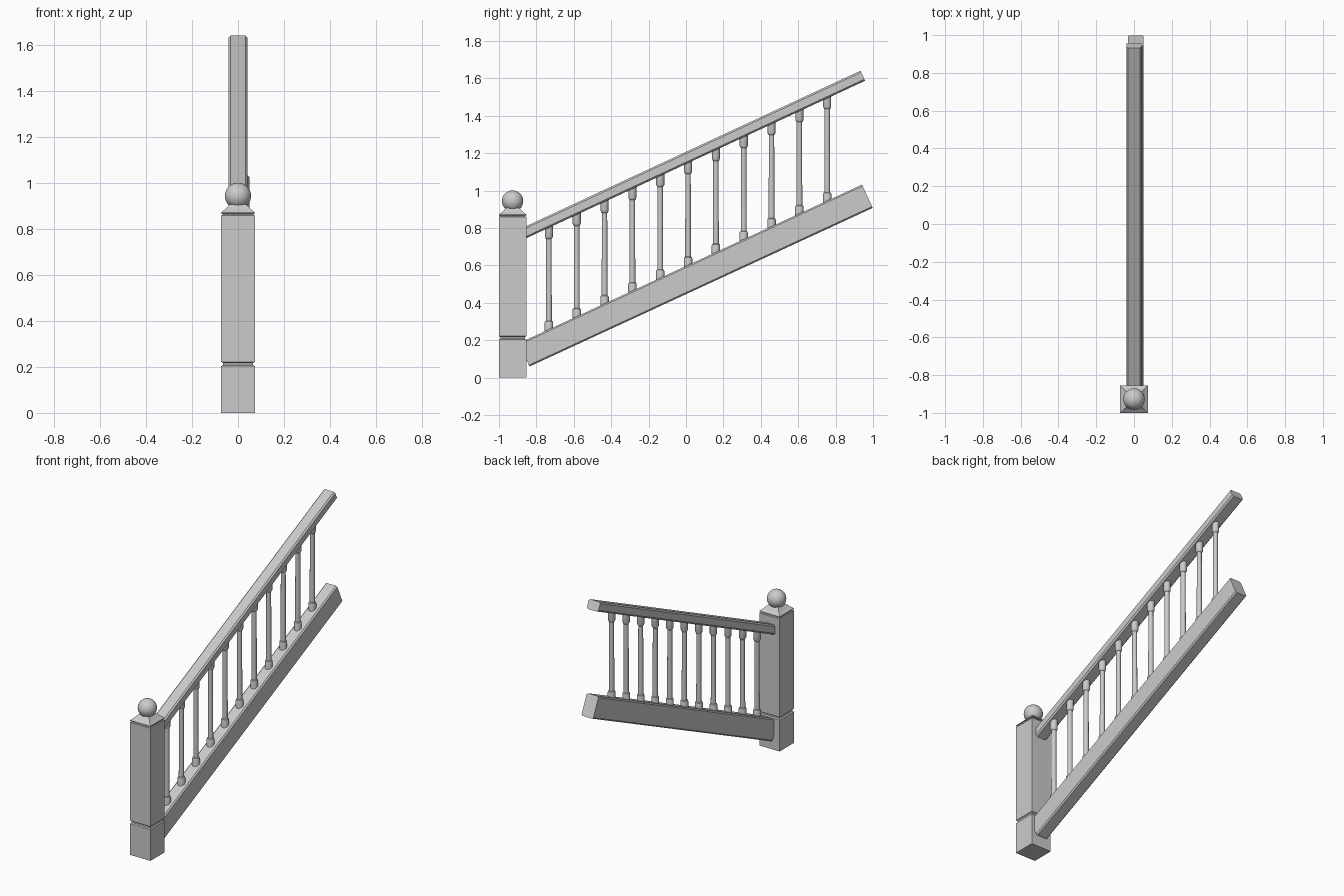
import bpy, bmesh, math
from mathutils import Matrix, Vector

if "Cube" in bpy.data.objects:
    bpy.data.objects.remove(bpy.data.objects["Cube"])

SLOPE = math.atan(0.4635)


def lathe(name, profile, sides, loc, smooth=False):
    """Stack rings of (half width, z); four sides gives a square section."""
    bm = bmesh.new()
    k = math.sqrt(2) if sides == 4 else 1
    off = math.pi / sides
    rings = [[bm.verts.new((r * k * math.cos(off + 2 * math.pi * i / sides),
                            r * k * math.sin(off + 2 * math.pi * i / sides), z))
              for i in range(sides)] for r, z in profile]
    for a, b in zip(rings, rings[1:]):
        for i in range(sides):
            j = (i + 1) % sides
            bm.faces.new((a[i], a[j], b[j], b[i]))
    bm.faces.new(rings[0][::-1])
    bm.faces.new(rings[-1])
    return finish(name, bm, loc, smooth)


def finish(name, bm, loc=(0, 0, 0), smooth=False):
    bmesh.ops.recalc_face_normals(bm, faces=bm.faces)
    me = bpy.data.meshes.new(name)
    bm.to_mesh(me)
    bm.free()
    ob = bpy.data.objects.new(name, me)
    bpy.context.collection.objects.link(ob)
    ob.location = loc
    if smooth:
        bpy.ops.object.select_all(action='DESELECT')
        ob.select_set(True)
        bpy.context.view_layer.objects.active = ob
        bpy.ops.object.shade_smooth_by_angle(angle=math.radians(35))
    return ob


def rail(name, x0, x1, start, end, thick, chamfer):
    """Sloping beam; start and end are (y, z) on its top surface."""
    w, c = (x1 - x0) / 2, chamfer
    section = [(-w + c, 0), (w - c, 0), (w, -c), (w, -thick + c),
               (w - c, -thick), (-w + c, -thick), (-w, -thick + c), (-w, -c)]
    length = math.hypot(end[0] - start[0], end[1] - start[1])
    m = (Matrix.Translation(((x0 + x1) / 2, start[0], start[1]))
         @ Matrix.Rotation(math.atan2(end[1] - start[1], end[0] - start[0]), 4, 'X'))
    bm = bmesh.new()
    a, b = [[bm.verts.new(m @ Vector((x, y, z))) for x, z in section]
            for y in (0, length)]
    for i in range(8):
        j = (i + 1) % 8
        bm.faces.new((a[i], a[j], b[j], b[i]))
    bm.faces.new(a)
    bm.faces.new(b)
    return finish(name, bm)


# newel post with groove and sloping cap
PY = -0.927
lathe("newel_post", [(0.073, 0), (0.073, 0.203), (0.066, 0.208), (0.066, 0.217),
                     (0.073, 0.222), (0.073, 0.858), (0.068, 0.861), (0.068, 0.865),
                     (0.073, 0.868), (0.073, 0.872), (0.055, 0.887), (0.036, 0.907)],
      4, (0, PY, 0))

# ball finial
bm = bmesh.new()
bmesh.ops.create_uvsphere(bm, u_segments=32, v_segments=16, radius=0.057)
finish("ball_finial", bm, (0, PY, 0.944), True)

# sloping rails, both running into the post
rail("handrail", -0.041, 0.041, (-0.885, 0.796), (0.933, 1.641), 0.059, 0.009)
rail("base_rail", -0.033, 0.051, (-0.894, 0.184), (0.941, 1.032), 0.137, 0.008)

# turned balusters
for i in range(11):
    y = -0.733 + 0.1488 * i
    zb = 0.2565 + 0.462 * (y + 0.733)
    zt = 0.802 + 0.466 * (y + 0.733)
    lathe(f"baluster_{i + 1}",
          [(0.023, zb - 0.03), (0.023, zb + 0.036), (0.021, zb + 0.043),
           (0.016, zb + 0.047), (0.0145, zt - 0.06), (0.018, zt - 0.057),
           (0.022, zt - 0.048), (0.022, zt + 0.018)],
          16, (0.004, y, 0), True)
